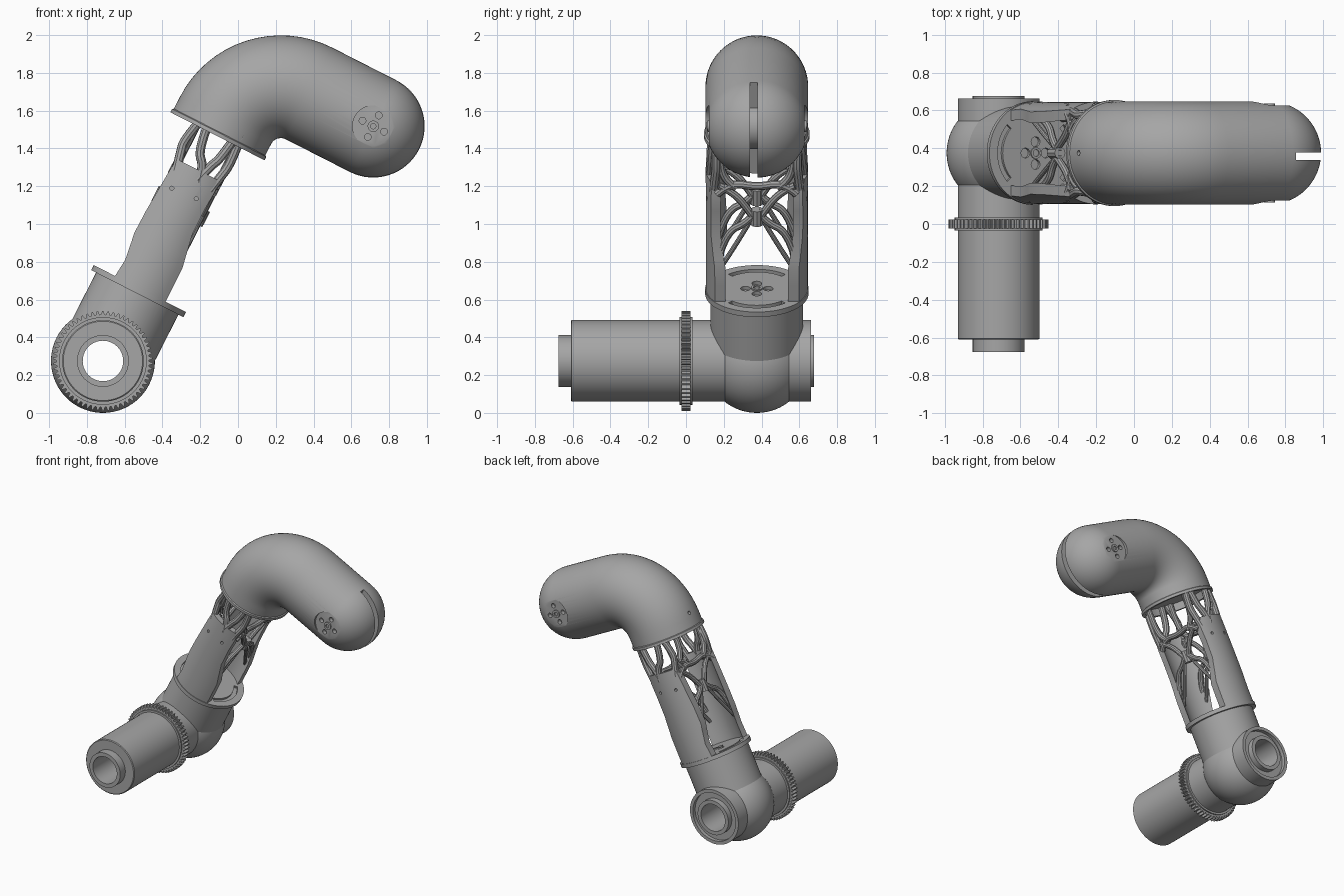
import bpy
import bmesh
from math import sin, cos, pi, sqrt, radians
from mathutils import Vector, Matrix

if "Cube" in bpy.data.objects:
    bpy.data.objects.remove(bpy.data.objects["Cube"])

# Local frame: origin at the shoulder joint, z along the arm, x along the head
FRAME = Matrix.Translation((-0.715, 0.375, 0.275)) @ Matrix.Rotation(radians(27), 4, 'Y')
X, Y, Z = Vector((1, 0, 0)), Vector((0, 1, 0)), Vector((0, 0, 1))

grey = bpy.data.materials.new("machined_grey")
grey.use_nodes = True
grey.diffuse_color = (0.38, 0.38, 0.38, 1)
grey.node_tree.nodes["Principled BSDF"].inputs["Base Color"].default_value = (0.38, 0.38, 0.38, 1)


def activate(obj):
    bpy.ops.object.select_all(action='DESELECT')
    obj.select_set(True)
    bpy.context.view_layer.objects.active = obj


def smooth(obj):
    activate(obj)
    bpy.ops.object.shade_smooth_by_angle(angle=radians(32))


def ring(center, axis, r, n=64):
    """Circle of points around an axis; r may be a function of the index."""
    e1 = Y.cross(axis)
    e1 = e1.normalized() if e1.length > 0.01 else X
    e2 = axis.cross(e1)
    rad = r if callable(r) else (lambda i: r)
    return [center + rad(i) * (e1 * cos(2 * pi * i / n) + e2 * sin(2 * pi * i / n)) for i in range(n)]


def loft(name, rings, wrap=False):
    """Skin a list of equal point loops, capped or joined end to start."""
    bm = bmesh.new()
    loops = [[bm.verts.new(p) for p in r] for r in rings]
    n = len(loops[0])
    pairs = list(zip(loops, loops[1:]))
    if wrap:
        pairs.append((loops[-1], loops[0]))
    else:
        bm.faces.new(loops[0])
        bm.faces.new(loops[-1])
    for a, b in pairs:
        for i in range(n):
            j = (i + 1) % n
            bm.faces.new((a[i], a[j], b[j], b[i]))
    bmesh.ops.recalc_face_normals(bm, faces=bm.faces)
    mesh = bpy.data.meshes.new(name)
    bm.to_mesh(mesh)
    bm.free()
    mesh.materials.append(grey)
    obj = bpy.data.objects.new(name, mesh)
    bpy.context.collection.objects.link(obj)
    obj.matrix_world = FRAME
    return obj


def lathe(name, profile, axis, center=Vector(), wrap=False, n=64):
    return loft(name, [ring(center + axis * h, axis, r, n) for r, h in profile], wrap)


def cut(obj, cutter):
    cutter.hide_render = True
    mod = obj.modifiers.new("cut", 'BOOLEAN')
    mod.operation, mod.solver, mod.object = 'DIFFERENCE', 'EXACT', cutter
    activate(obj)
    bpy.ops.object.modifier_apply(modifier=mod.name)
    bpy.data.objects.remove(cutter)


def rod(center, axis, r, a, b, n=20):
    return lathe("cutter", [(r, a), (r, b)], axis, center, n=n)


def strut(name, points, radius=0.022):
    """Rounded bar along a smooth path."""
    cu = bpy.data.curves.new(name, 'CURVE')
    cu.dimensions = '3D'
    cu.bevel_depth, cu.bevel_resolution, cu.use_fill_caps = radius, 3, True
    sp = cu.splines.new('NURBS')
    sp.points.add(len(points) - 1)
    for p, q in zip(sp.points, points):
        p.co = (*q, 1)
    sp.order_u, sp.use_endpoint_u, sp.resolution_u = 3, True, 6
    cu.materials.append(grey)
    obj = bpy.data.objects.new(name, cu)
    bpy.context.collection.objects.link(obj)
    obj.matrix_world = FRAME
    activate(obj)
    bpy.ops.object.convert(target='MESH')
    smooth(bpy.context.view_layer.objects.active)


# Base tube with through bore, front nose and recessed rear face
smooth(lathe("base_tube", [(0.107, -1.05), (0.137, -1.05), (0.137, -0.985), (0.21, -0.985),
                           (0.216, -0.98), (0.216, 0.287), (0.19, 0.287), (0.19, 0.258),
                           (0.137, 0.258), (0.137, 0.302), (0.107, 0.302)], Y, wrap=True))

# Toothed ring
teeth = 58
tooth = lambda i: 0.264 if i % 4 < 2 else 0.245
gear_profile = [(0.2, -0.4), (tooth, -0.4), (tooth, -0.35), (0.2, -0.35)]
smooth(lathe("gear_ring", gear_profile, Y, wrap=True, n=teeth * 4))
smooth(lathe("gear_collar", [(0.2, -0.41), (0.232, -0.41), (0.232, -0.34), (0.2, -0.34)], Y, wrap=True))

# Shoulder ball and the cuff rising from it
arc = [radians(-50 + 5 * i) for i in range(21)]
smooth(lathe("shoulder_ball", [(0.275 * cos(a), 0.275 * sin(a)) for a in arc], Y, wrap=True))
smooth(lathe("shoulder_cuff", [(0.245, 0.12), (0.245, 0.405)], Z))

# Flange plate with bolt holes and two curved slots
flange = lathe("arm_flange", [(0.274, 0.4), (0.274, 0.43)], Z)
for k in range(4):
    d = X * cos(k * pi / 2) + Y * sin(k * pi / 2)
    cut(flange, rod(d * 0.06, Z, 0.026, 0.41, 0.5))
for side in (0, pi):
    slot = []
    for h in (0.412, 0.5):
        angles = [side + radians(-42 + 7 * i) for i in range(13)]
        slot.append([Vector((0.225 * cos(a), 0.225 * sin(a), h)) for a in angles]
                    + [Vector((0.195 * cos(a), 0.195 * sin(a), h)) for a in reversed(angles)])
    cut(flange, loft("cutter", slot))
smooth(flange)
smooth(lathe("flange_hub", [(0.03, 0.405), (0.03, 0.438), (0.018, 0.438), (0.018, 0.405)], Z, wrap=True))

# Side shells of the arm: height, left edge, right edge
edges = [(0.42, -0.148, 0.153), (0.53, -0.138, 0.153), (0.63, -0.152, 0.152), (0.68, -0.16, 0.142),
         (0.81, -0.158, 0.118), (0.95, -0.15, 0.116), (1.07, -0.143, 0.122), (1.13, -0.135, 0.1)]
for label, side in (("front", -1), ("back", 1)):
    rings = []
    for t, s0, s1 in edges:
        row = [s0 + (s1 - s0) * i / 10 for i in range(11)]
        rings.append([Vector((s, side * sqrt(0.27 ** 2 - s * s), t)) for s in row]
                     + [Vector((s, side * sqrt(0.225 ** 2 - s * s), t)) for s in reversed(row)])
    shell = loft(label + "_arm_shell", rings)
    for s, t in ((-0.09, 0.98), (0.05, 0.99)):
        cut(shell, rod(Vector((s, 0, t)), Y * side, 0.011, 0.24, 0.3, 12))
    smooth(shell)

    # Forked upper branches joining the shell to the head
    on_shell = lambda s, t: (s, side * sqrt(0.247 ** 2 - s * s), t)
    forks = {"outer": [(-0.11, 1.07), (-0.135, 1.17), (-0.15, 1.24), (-0.11, 1.4)],
             "inner": [(0.02, 1.07), (0.01, 1.16), (-0.06, 1.22), (-0.075, 1.4)],
             "middle": [(0.01, 1.08), (0.04, 1.18), (0.07, 1.24), (0.09, 1.4)],
             "edge": [(0.095, 1.06), (0.11, 1.14), (0.13, 1.24), (0.11, 1.4)]}
    for part, path in forks.items():
        strut(f"{label}_{part}_fork", [on_shell(*p) for p in path], 0.025)

# Open lattice on both wide faces: crossed bars, braces, arch and upper arms
for face, s in (("inner", 0.115), ("outer", -0.125)):
    for y in (-1, 1):
        tag = f"{face}_{'left' if y > 0 else 'right'}"
        strut(tag + "_cross_top", [(s, 0.2 * y, 1.1), (s, 0.12 * y, 1.06), (s, 0.04 * y, 0.95), (s, 0, 0.88)], 0.02)
        strut(tag + "_cross_low", [(s, 0, 0.95), (s, 0.05 * y, 0.88), (s, 0.16 * y, 0.83), (s, 0.2 * y, 0.68)], 0.02)
        strut(tag + "_brace", [(s, 0.2 * y, 0.6), (s, 0.12 * y, 0.73), (s, 0.03 * y, 0.9)], 0.013)
        strut(tag + "_upper_arm", [(s, 0.11 * y, 1.09), (s, 0.17 * y, 1.13), (s, 0.2 * y, 1.25), (s, 0.19 * y, 1.4)], 0.022)
    strut(face + "_arch", [(s, -0.21, 1.05), (s, -0.14, 1.12), (s, 0, 1.09), (s, 0.14, 1.12), (s, 0.21, 1.05)], 0.022)
    strut(face + "_web", [(s, 0, 0.87), (s, 0, 0.96)], 0.032)

# Bent head: rim, quarter bend, straight run and rounded end
R, BEND, END_X = 0.272, 0.33, 0.711
BEND_Z = 1.427
TOP = BEND_Z + BEND
sections = [(Z * h, Z, r) for h, r in ((1.39, 0.248), (1.335, 0.25), (1.335, 0.28),
                                      (1.355, 0.28), (1.36, R))]
for i in range(17):
    a = i * pi / 32
    sections.append((Vector((BEND - BEND * cos(a), 0, BEND_Z + BEND * sin(a))),
                     Vector((sin(a), 0, cos(a))), R))
for i in range(16):
    b = i * pi / 32
    sections.append((Vector((END_X + R * sin(b), 0, TOP)), X, R * cos(b)))
sections.append((Vector((END_X + R, 0, TOP)), X, 0.006))
head = loft("bent_head", [ring(*sec) for sec in sections])

# Slot around the rounded end, bolt recesses on both sides, screw hole
wheel = Vector((END_X, 0, TOP))
corners = [(0.02, -0.5), (0.02, 0.5), (0.5, 0.5), (0.5, -0.5)]
cut(head, loft("cutter", [[wheel + X * x + Y * y + Z * z for x, z in corners] for y in (-0.036, 0.004)]))
for side in (-1, 1):
    cut(head, rod(wheel, Y * side, 0.11, 0.252, 0.4, 48))
    for k in range(4):
        d = X * cos(k * pi / 2) + Z * sin(k * pi / 2)
        cut(head, rod(wheel + d * 0.064, Y * side, 0.018, 0.22, 0.4))
cut(head, rod(Vector((0, 0, 1.46)), -X, 0.014, 0.24, 0.3, 16))
smooth(head)

# Wheel core inside the slot and the raised nuts at its axle
smooth(lathe("slot_core", [(0.12, -0.06), (0.12, 0.06)], Y, wheel))
for label, side in (("front", -1), ("back", 1)):
    nut = [(0.014, 0.24), (0.03, 0.24), (0.03, 0.262), (0.014, 0.262)]
    smooth(lathe(label + "_axle_nut", nut, Y * side, wheel, wrap=True, n=24))
